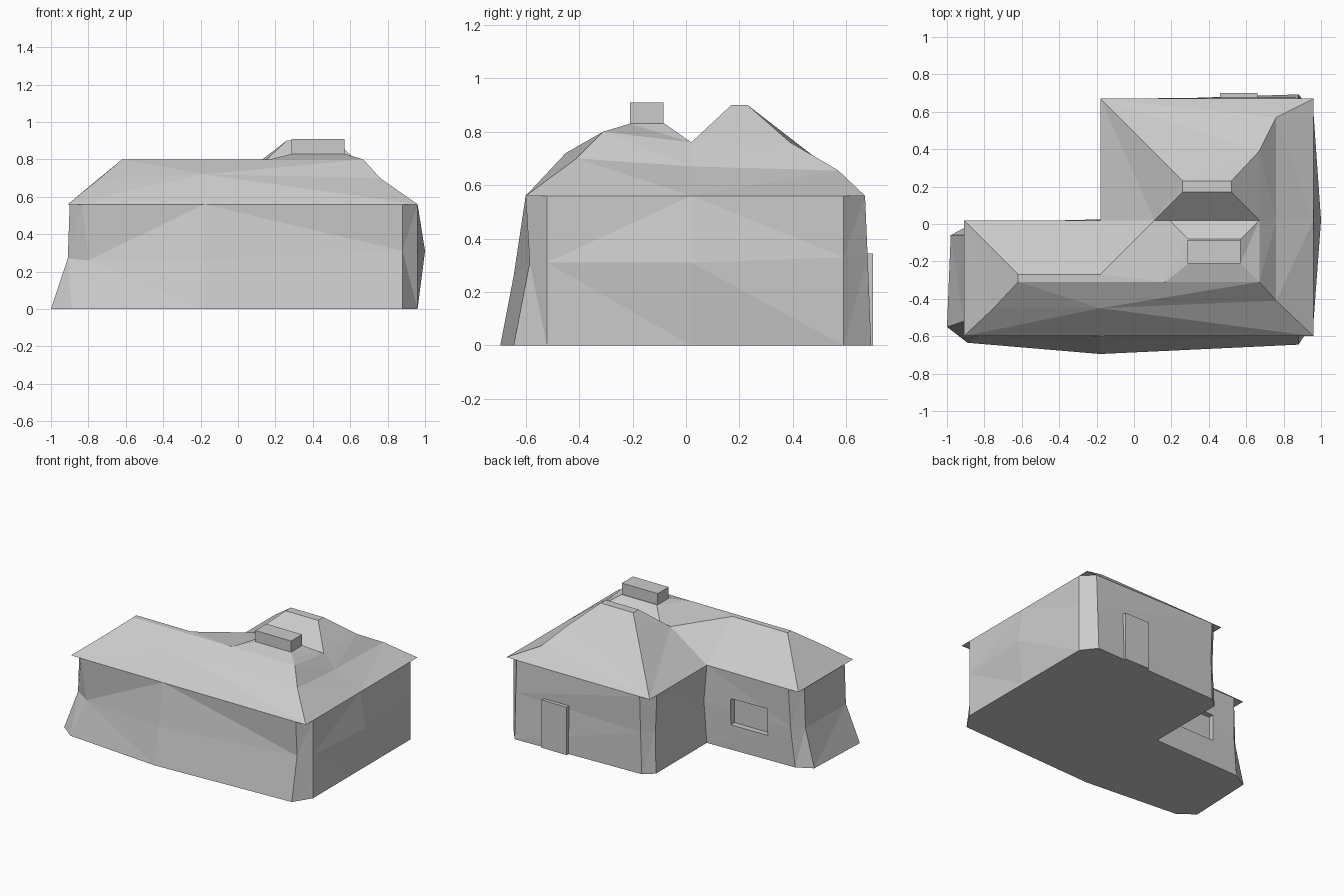
import bpy, bmesh

if "Cube" in bpy.data.objects:
    bpy.data.objects.remove(bpy.data.objects["Cube"])


def make(name, verts, faces):
    me = bpy.data.meshes.new(name)
    me.from_pydata(verts, [], faces)
    bm = bmesh.new()
    bm.from_mesh(me)
    bmesh.ops.recalc_face_normals(bm, faces=bm.faces)
    bmesh.ops.triangulate(bm, faces=bm.faces)
    bm.to_mesh(me)
    bm.free()
    ob = bpy.data.objects.new(name, me)
    bpy.context.collection.objects.link(ob)
    return ob


def box(name, lo, hi):
    bpy.ops.mesh.primitive_cube_add(size=1, location=[(a + b) / 2 for a, b in zip(lo, hi)])
    ob = bpy.context.object
    ob.name = name
    ob.scale = [b - a for a, b in zip(lo, hi)]
    bpy.ops.object.transform_apply(location=False, rotation=False, scale=True)
    return ob


# Walls: chamfered L outline lofted through base, waist and eaves
base = [(-1, -.55), (-.89, -.635), (-.18, -.695), (.88, -.645), (.96, -.52),
        (.96, .02), (.96, .59), (.88, .693), (-.11, .66), (-.18, .60),
        (-.18, .02), (-.87, 0), (-.98, -.06)]
waist = [(-.91, -.52), (-.80, -.58), (-.18, -.645), (.88, -.585), (.96, -.52),
         (1, .02), (.96, .59), (.88, .68), (-.10, .66), (-.17, .59),
         (-.16, .025), (-.84, .01), (-.91, -.06)]
eaves = [(-.90, -.52), (-.83, -.60), (-.18, -.60), (.88, -.60), (.96, -.52),
         (.96, .02), (.96, .59), (.88, .67), (-.10, .67), (-.18, .59),
         (-.18, .02), (-.83, .02), (-.90, -.06)]
waist_z = [.27, .26, .26, .31, .31, .31, .33, .33, .30, .30, .30, .28, .27]
n = len(base)
verts = ([(x, y, 0) for x, y in base]
         + [(x, y, z) for (x, y), z in zip(waist, waist_z)]
         + [(x, y, .56) for x, y in eaves])
faces = [tuple(range(n)), tuple(range(2 * n, 3 * n))]
for r in (0, n):
    for i in range(n):
        j = (i + 1) % n
        faces.append((r + i, r + j, r + n + j, r + n + i))
walls = make("walls", verts, faces)

# Recessed window in the back of the front wing
cutter = box("window_cutter", (-.66, -.025, .18), (-.37, .12, .37))
cutter.hide_render = True
mod = walls.modifiers.new("window", 'BOOLEAN')
mod.operation = 'DIFFERENCE'
mod.solver = 'EXACT'
mod.object = cutter
bpy.context.view_layer.objects.active = walls
bpy.ops.object.modifier_apply(modifier=mod.name)
bpy.data.objects.remove(cutter)

# Roof points: eave corners
EAVE, RIDGE, DIP, PEAK, SEAT = .56, .80, .76, .90, .83
sw, se, e, ne = (-.91, -.60, EAVE), (.96, -.60, EAVE), (.96, .02, EAVE), (.96, .67, EAVE)
nw, inner, w = (-.18, .67, EAVE), (-.18, .02, EAVE), (-.91, .02, EAVE)
# kinks half-way up the slopes
k_sw, k_s, k_se = (-.75, -.45, .69), (-.18, -.45, .72), (.76, -.41, .70)
k_e, k_ne = (.76, .02, .67), (.76, .57, .655)
# front wing ridge, west to east
r1, r2, r3 = (-.62, -.31, RIDGE), (-.62, -.27, RIDGE), (-.18, -.27, RIDGE)
r4, r5 = (.17, -.31, RIDGE), (.67, -.31, RIDGE)
# dip between the two peaks
d1, d2, d3, d4 = (.11, .02, DIP), (.19, .02, DIP), (.67, .02, DIP), (.67, .39, DIP)
# flat tops of the back peak and the chimney seat
b1, b2, b3, b4 = [(x, y, PEAK) for x, y in ((.26, .17), (.52, .17), (.52, .23), (.26, .23))]
c1, c2, c3, c4 = [(x, y, SEAT) for x, y in ((.29, -.21), (.57, -.21), (.57, -.08), (.29, -.08))]

# Roof slopes
west = [(w, sw, k_sw, r1, r2)]
south = [(sw, se, k_s), (sw, k_s, k_sw), (se, k_se, k_s), (k_sw, k_s, r1),
         (k_s, r4, r1), (k_s, r5, r4), (k_s, k_se, r5)]
east = [(se, e, k_e, k_se), (e, ne, k_ne, k_e), (k_se, k_e, d3, r5), (k_e, k_ne, d4, d3)]
north = [(ne, nw, k_ne), (nw, d4, k_ne), (nw, b4, b3, d4)]
valley = [(nw, inner, d1), (nw, d1, b1, b4), (w, r2, r3, inner), (inner, r3, d1)]
back_peak = [(b1, b2, b3, b4), (d1, d2, d3, b2, b1), (b2, d3, d4, b3)]
ridge_top = [(r1, r4, r3, r2), (r3, r4, d2, d1)]
chimney_seat = [(r4, r5, c2, c1), (r5, d3, c3, c2), (d3, d2, c4, c3),
                (d2, r4, c1, c4), (c1, c2, c3, c4)]
soffit = [(sw, se, e, ne, nw, inner, w)]
polys = west + south + east + north + valley + back_peak + ridge_top + chimney_seat + soffit
points = sorted({p for poly in polys for p in poly})
make("roof", points, [[points.index(p) for p in poly] for poly in polys])

# Chimney and back door
box("chimney", (.285, -.21, .81), (.57, -.085, .91))
box("back_door", (.46, .64, 0), (.66, .70, .345))
